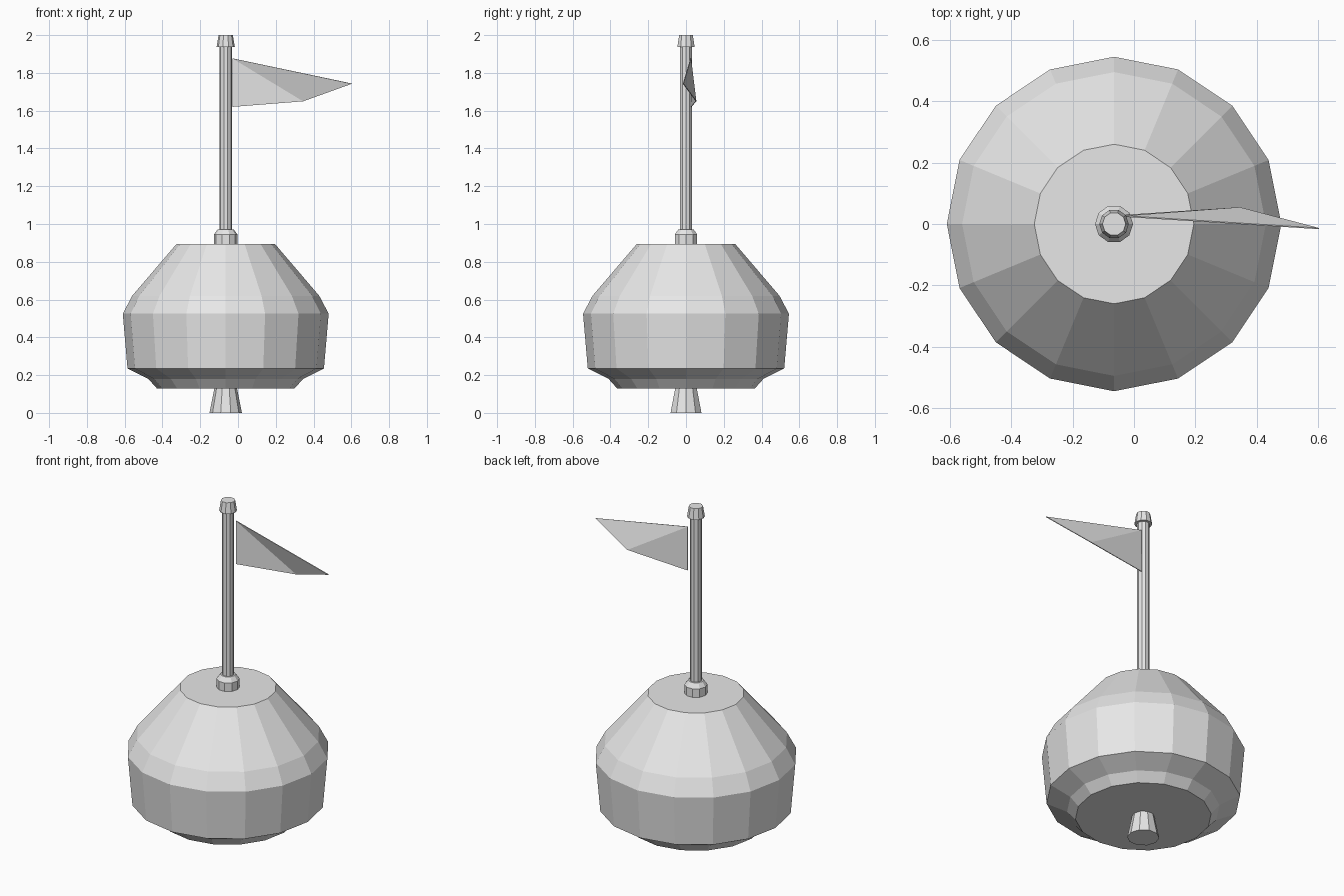
import bpy, math

if "Cube" in bpy.data.objects:
    bpy.data.objects.remove(bpy.data.objects["Cube"])

CX = -0.065  # mast axis

grey = bpy.data.materials.new("light_grey")
grey.diffuse_color = (0.8, 0.8, 0.8, 1)
grey.use_nodes = True
grey.node_tree.nodes["Principled BSDF"].inputs["Base Color"].default_value = grey.diffuse_color


def add_mesh(name, verts, faces):
    mesh = bpy.data.meshes.new(name)
    mesh.from_pydata(verts, [], faces)
    mesh.materials.append(grey)
    mesh.update()
    obj = bpy.data.objects.new(name, mesh)
    bpy.context.collection.objects.link(obj)
    return obj


def lathe(name, profile, sides):
    """Flat-faced turned solid from (radius, z) pairs listed bottom to top."""
    verts, faces = [], []
    for r, z in profile:
        for i in range(sides):
            a = 2 * math.pi * i / sides
            verts.append((CX + r * math.cos(a), r * math.sin(a), z))
    for k in range(len(profile) - 1):
        for i in range(sides):
            j = (i + 1) % sides
            faces.append((k * sides + i, k * sides + j,
                          (k + 1) * sides + j, (k + 1) * sides + i))
    faces.append(tuple(reversed(range(sides))))
    last = (len(profile) - 1) * sides
    faces.append(tuple(range(last, last + sides)))
    return add_mesh(name, verts, faces)


# Floating body
lathe("float_body", [(0.365, 0.13), (0.41, 0.18), (0.52, 0.235),
                     (0.545, 0.525), (0.495, 0.62), (0.26, 0.895)], 16)

# Weight under the body
lathe("bottom_weight", [(0.086, 0.0), (0.06, 0.13)], 10)

# Collar, mast and cap
lathe("mast_collar", [(0.062, 0.895), (0.062, 0.945), (0.042, 0.972)], 10)
lathe("mast", [(0.033, 0.96), (0.033, 1.95)], 10)
lathe("mast_cap", [(0.048, 1.938), (0.038, 2.0)], 10)

# Pennant, folded along the line from its upper hoist corner
flag = add_mesh("pennant",
                [(-0.03, 0.025, 1.877), (-0.03, 0.028, 1.62),
                 (0.345, 0.053, 1.65), (0.603, -0.015, 1.743)],
                [(0, 1, 2), (0, 2, 3)])
solid = flag.modifiers.new("cloth_thickness", 'SOLIDIFY')
solid.thickness = 0.004
solid.offset = 0
